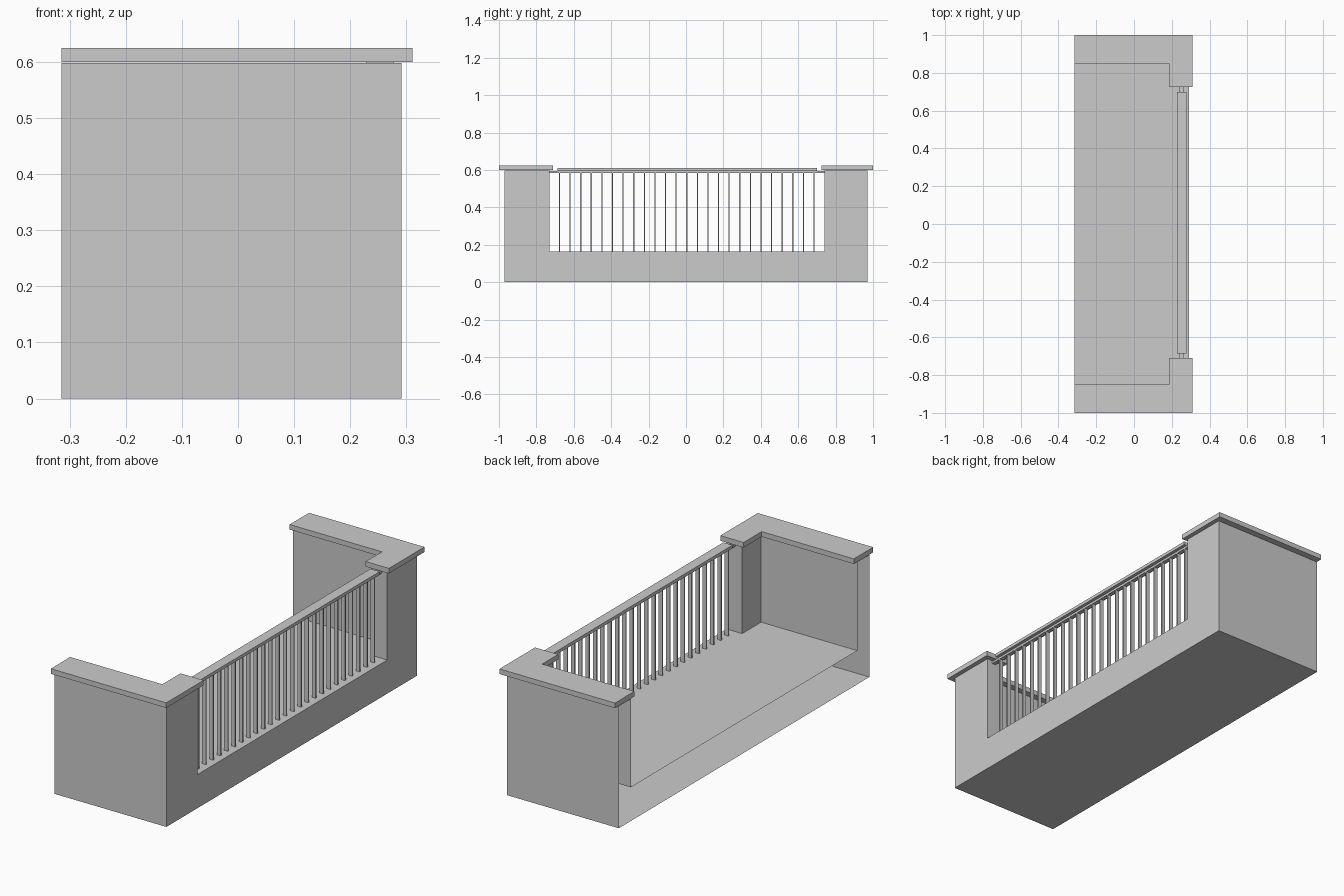
import bpy, bmesh

cube = bpy.data.objects.get("Cube")
if cube:
    bpy.data.objects.remove(cube, do_unlink=True)

# One plain grey for the whole balcony
grey = bpy.data.materials.new("light grey")
grey.use_nodes = True
COLOUR = (0.6, 0.6, 0.6, 1)
grey.diffuse_color = COLOUR
grey.node_tree.nodes["Principled BSDF"].inputs["Base Color"].default_value = COLOUR

BACK, FRONT = -0.315, 0.291      # depth of the body
PILLAR = 0.207                   # inner face of the front pillars
FLOOR, WALL_TOP = 0.165, 0.598
END, INNER = 0.97, 0.877         # outer and inner faces of the end walls
JAMB = {1: 0.74, -1: -0.73}      # sides of the front opening


def prism(bm, plan, z0, z1, top=True, bottom=True, open_back=False):
    """Extrude a counter-clockwise plan; optionally leave faces out."""
    lo = [bm.verts.new((x, y, z0)) for x, y in plan]
    hi = [bm.verts.new((x, y, z1)) for x, y in plan]
    n = len(plan)
    for i in range(n):
        j = (i + 1) % n
        if open_back and plan[i][0] == plan[j][0] == BACK:
            continue
        bm.faces.new((lo[i], lo[j], hi[j], hi[i]))
    if top:
        bm.faces.new(hi)
    else:
        bmesh.ops.delete(bm, geom=[v for v in hi if not v.link_faces], context='VERTS')
    if bottom:
        bm.faces.new(lo[::-1])


def box(bm, x0, x1, y0, y1, z0, z1):
    prism(bm, [(x0, y0), (x1, y0), (x1, y1), (x0, y1)], z0, z1)


def l_plan(side, front, outer, inner, leg_x, leg_end):
    """L-shaped plan of one end: side wall with a short return at the front."""
    pts = [(BACK, outer * side), (BACK, inner * side), (leg_x, inner * side),
           (leg_x, leg_end), (front, leg_end), (front, outer * side)]
    return pts if side > 0 else pts[::-1]


def finish(bm, name):
    mesh = bpy.data.meshes.new(name)
    bm.to_mesh(mesh)
    bm.free()
    mesh.materials.append(grey)
    obj = bpy.data.objects.new(name, mesh)
    bpy.context.scene.collection.objects.link(obj)
    return obj


# Hollow body, open at the back: base, floor and the two end walls
bm = bmesh.new()
base = [(BACK, -END), (FRONT, -END), (FRONT, JAMB[-1]), (FRONT, JAMB[1]),
        (FRONT, END), (BACK, END)]
prism(bm, base, 0, FLOOR, top=False, open_back=True)
floor = [(BACK, -INNER), (PILLAR, -INNER), (PILLAR, JAMB[-1]), (FRONT, JAMB[-1]),
         (FRONT, JAMB[1]), (PILLAR, JAMB[1]), (PILLAR, INNER), (BACK, INNER)]
bm.faces.new([bm.verts.new((x, y, FLOOR)) for x, y in floor])
for side in (1, -1):
    prism(bm, l_plan(side, FRONT, END, INNER, PILLAR, JAMB[side]),
          FLOOR, WALL_TOP, bottom=False, open_back=True)
bmesh.ops.remove_doubles(bm, verts=bm.verts[:], dist=0.0005)
bmesh.ops.dissolve_limit(bm, angle_limit=0.01, verts=bm.verts[:], edges=bm.edges[:])
finish(bm, "balcony_body")

# Overhanging coping slabs
for side, name, leg_end in ((1, "back_coping", 0.725), (-1, "front_coping", -0.71)):
    bm = bmesh.new()
    prism(bm, l_plan(side, 0.311, 1.0, 0.85, 0.185, leg_end), 0.6, 0.625)
    finish(bm, name)

# Handrail with a thin flat bar beneath it
bm = bmesh.new()
box(bm, 0.228, 0.278, -0.686, 0.7, 0.594, 0.61)
finish(bm, "handrail")
bm = bmesh.new()
box(bm, 0.242, 0.262, JAMB[-1], JAMB[1], 0.583, 0.594)
finish(bm, "rail_support")

# Flat balusters
bm = bmesh.new()
COUNT, PITCH = 25, 0.0567
for i in range(COUNT):
    y = 0.004 + (i - (COUNT - 1) / 2) * PITCH
    box(bm, 0.242, 0.262, y - 0.003, y + 0.003, FLOOR, 0.583)
finish(bm, "balusters")
